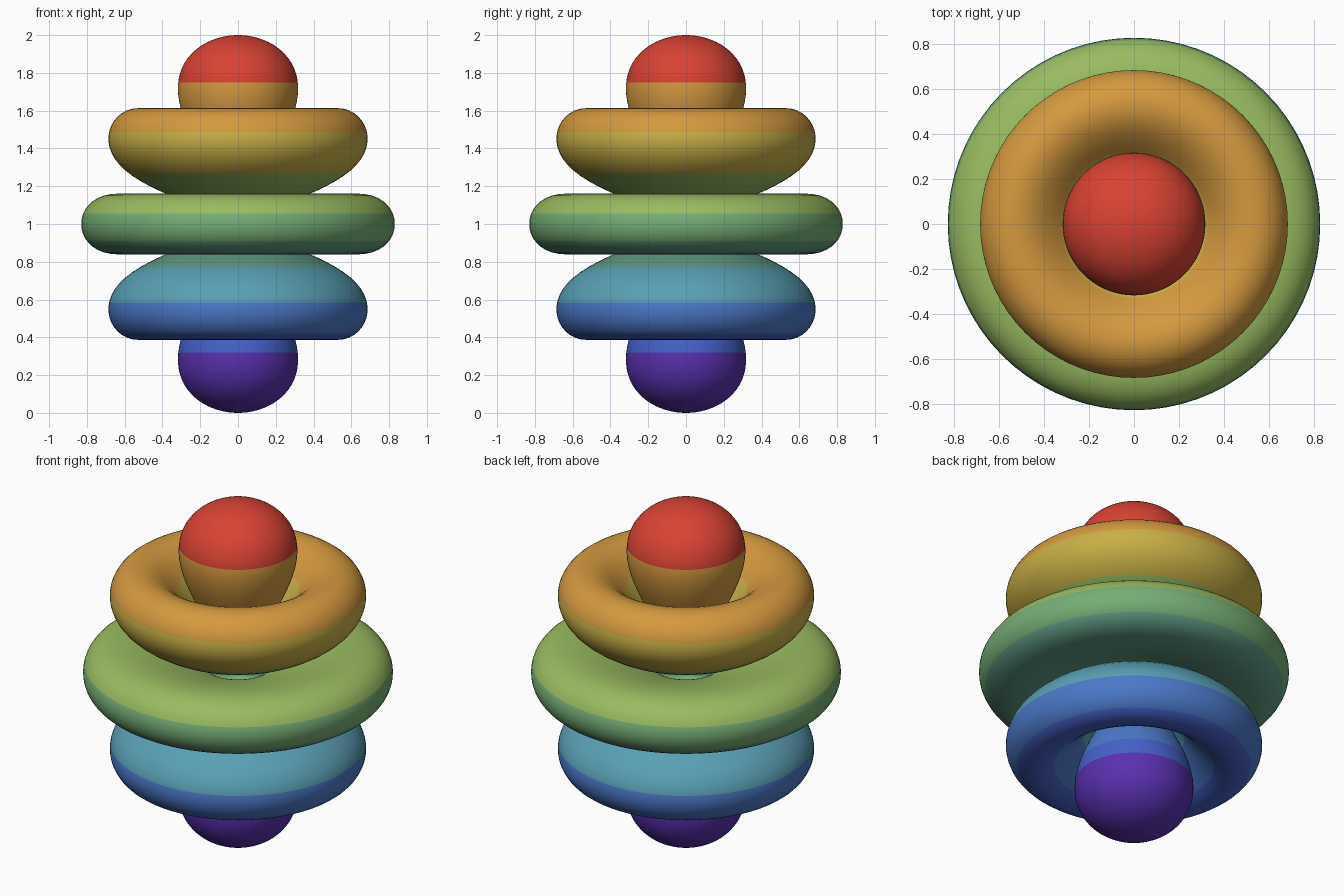
import bpy
import bmesh
from math import pi, sin, cos, exp, radians

cube = bpy.data.objects.get("Cube")
if cube:
    bpy.data.objects.remove(cube, do_unlink=True)

# Colour bands from bottom to top: name, linear colour, upper height
BANDS = [
    ("violet", (0.10, 0.03, 0.43), 0.32),
    ("indigo", (0.06, 0.12, 0.58), 0.42),
    ("blue", (0.07, 0.19, 0.58), 0.585),
    ("sky blue", (0.10, 0.35, 0.46), 0.77),
    ("teal", (0.12, 0.33, 0.23), 0.91),
    ("sea green", (0.18, 0.42, 0.18), 1.055),
    ("leaf green", (0.32, 0.50, 0.12), 1.27),
    ("yellow", (0.58, 0.43, 0.06), 1.49),
    ("orange", (0.66, 0.32, 0.05), 1.75),
    ("red", (0.69, 0.055, 0.033), 9),
]
materials = []
for name, colour, _ in BANDS:
    mat = bpy.data.materials.new(name)
    mat.use_nodes = True
    mat.diffuse_color = (*colour, 1)
    mat.node_tree.nodes["Principled BSDF"].inputs["Base Color"].default_value = (*colour, 1)
    materials.append(mat)

# Wave function whose level surface gives every lobe and ring
DECAY = 10.15
PEAK = 4 / DECAY
SEGMENTS = 72
STEPS = 28


def radial(r):
    return r ** 4 * exp(-DECAY * r)


def angular(theta):
    c = cos(theta) ** 2
    return abs(35 * c * c - 30 * c + 3) / 8


LEVEL = radial(1)


def solve(func, inside, outside):
    """Find where func drops to LEVEL between an inside and an outside value."""
    for _ in range(50):
        mid = (inside + outside) / 2
        if func(mid) > LEVEL:
            inside = mid
        else:
            outside = mid
    return inside


def edge_angle(peak, node):
    return solve(lambda t: radial(PEAK) * angular(t), radians(peak), radians(node))


def profile(angles):
    """Outer wall followed by the inner wall back, as (radius, height)."""
    def wall(limit):
        pts = []
        for t in angles:
            r = solve(lambda x: radial(x) * angular(t), PEAK, limit)
            pts.append((r * sin(t), r * cos(t)))
        return pts
    return wall(2) + wall(0)[::-1]


def lathe(name, points, closed, flip=1):
    """Spin a profile about z, slice it at the band heights and colour it."""
    bm = bmesh.new()
    verts = [bm.verts.new((r, 0, 1 + flip * h)) for r, h in points]
    edges = [bm.edges.new(pair) for pair in zip(verts, verts[1:])]
    if closed:
        edges.append(bm.edges.new((verts[-1], verts[0])))
    bmesh.ops.spin(bm, geom=verts + edges, cent=(0, 0, 0), axis=(0, 0, 1),
                   angle=2 * pi, steps=SEGMENTS, use_merge=True)
    bmesh.ops.remove_doubles(bm, verts=bm.verts[:], dist=0.0002)
    for _, _, height in BANDS[:-1]:
        bmesh.ops.bisect_plane(bm, geom=bm.verts[:] + bm.edges[:] + bm.faces[:],
                               dist=0.0001, plane_co=(0, 0, height), plane_no=(0, 0, 1))
    bmesh.ops.recalc_face_normals(bm, faces=bm.faces[:])
    for face in bm.faces:
        z = face.calc_center_median().z
        face.material_index = sum(z > height for _, _, height in BANDS)
        face.smooth = True
    mesh = bpy.data.meshes.new(name)
    bm.to_mesh(mesh)
    bm.free()
    for mat in materials:
        mesh.materials.append(mat)
    obj = bpy.data.objects.new(name, mesh)
    bpy.context.collection.objects.link(obj)


def ring_angles(start, end):
    """Angles packed closer together towards both rims."""
    half = (end - start) / 2
    return [start + half * (1 - cos(pi * i / STEPS)) for i in range(STEPS + 1)]


# Angles of the peaks and of the empty cones between the parts
POLE, UPPER, EQUATOR = 0, 49.1, 90
CONE_A, CONE_B = 30.56, 70.12

lobe_end = edge_angle(POLE, CONE_A)
lobe = profile([lobe_end * sin(pi / 2 * i / STEPS) for i in range(STEPS + 1)])
side_ring = profile(ring_angles(edge_angle(UPPER, CONE_A), edge_angle(UPPER, CONE_B)))
middle_start = edge_angle(EQUATOR, CONE_B)
middle_ring = profile(ring_angles(middle_start, pi - middle_start))

# Mirrored lobes and rings above and below the middle ring
for side, flip in (("upper", 1), ("lower", -1)):
    lathe(side + "_lobe", lobe, False, flip)
    lathe(side + "_ring", side_ring, True, flip)
lathe("middle_ring", middle_ring, True)
